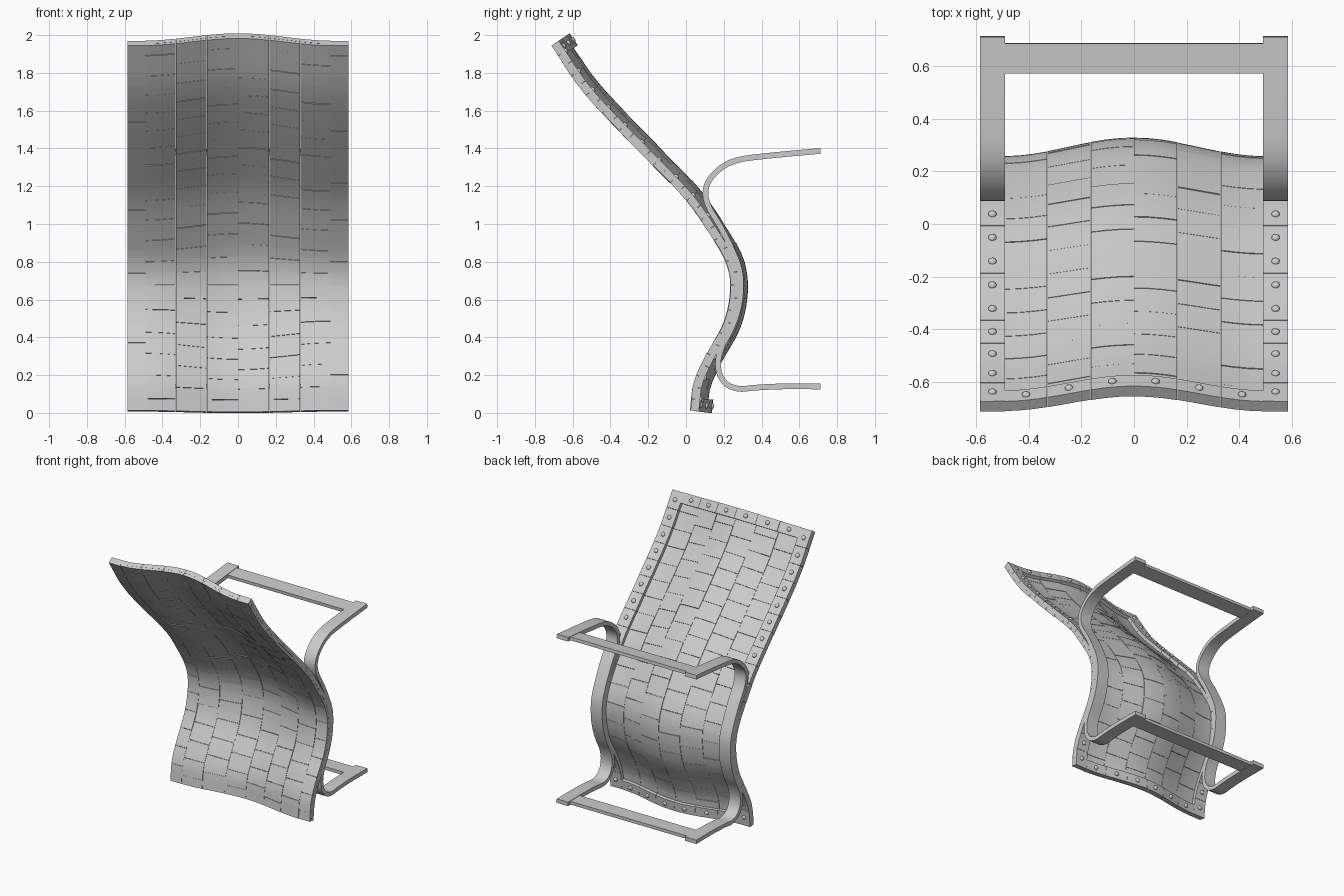
import bpy, bmesh, math, random
from mathutils import Vector, Matrix

if "Cube" in bpy.data.objects:
    bpy.data.objects.remove(bpy.data.objects["Cube"])
random.seed(4)


class Path:
    """Smooth curve in the y-z plane, sampled by arc length."""
    def __init__(self, pts):
        p = [Vector(q) for q in pts]
        p = [2 * p[0] - p[1]] + p + [2 * p[-1] - p[-2]]
        self.v = []
        for a, b, c, d in zip(p, p[1:], p[2:], p[3:]):
            for k in range(16):
                t = k / 16
                self.v.append(0.5 * (2 * b + (c - a) * t + (2 * a - 5 * b + 4 * c - d) * t * t
                                     + (3 * b - a - 3 * c + d) * t ** 3))
        self.v.append(p[-2])
        self.s = [0]
        for a, b in zip(self.v, self.v[1:]):
            self.s.append(self.s[-1] + (b - a).length)
        self.length = self.s[-1]

    def point(self, s):
        s = min(max(s, 0), self.length)
        i = max(k for k in range(len(self.s) - 1) if self.s[k] <= s)
        return self.v[i].lerp(self.v[i + 1], (s - self.s[i]) / (self.s[i + 1] - self.s[i]))

    def normal(self, s):
        t = (self.point(s + 0.02) - self.point(s - 0.02)).normalized()
        return Vector((-t.y, t.x))


def bulge(x):
    # the shell bows backwards across its middle
    return 0.035 * (1 + math.cos(math.pi * x / 0.5)) if abs(x) < 0.5 else 0


def flat(x):
    return 0


def place(path, off, x, s, d):
    q = path.point(s) + path.normal(s) * (off(x) + d)
    return Vector((x, q.x, max(q.y, 0)))


def slab(bm, path, off, x0, x1, s0, s1, d0, d1, nx, ns):
    """Closed slab following the path between two depths."""
    g = {}
    for j in range(ns + 1):
        s = s0 + (s1 - s0) * j / ns
        for i in range(nx + 1):
            x = x0 + (x1 - x0) * i / nx
            for k, d in enumerate((d0, d1)):
                g[i, j, k] = bm.verts.new(place(path, off, x, s, d))
    faces = []
    for i in range(nx):
        for j in range(ns):
            for k in (0, 1):
                faces.append([(i, j, k), (i + 1, j, k), (i + 1, j + 1, k), (i, j + 1, k)])
    for i in range(nx):
        for j in (0, ns):
            faces.append([(i, j, 0), (i + 1, j, 0), (i + 1, j, 1), (i, j, 1)])
    for j in range(ns):
        for i in (0, nx):
            faces.append([(i, j, 0), (i, j + 1, 0), (i, j + 1, 1), (i, j, 1)])
    for f in faces:
        bm.faces.new([g[c] for c in f])


def finish(bm, name):
    bmesh.ops.recalc_face_normals(bm, faces=bm.faces[:])
    me = bpy.data.meshes.new(name)
    bm.to_mesh(me)
    bm.free()
    ob = bpy.data.objects.new(name, me)
    bpy.context.collection.objects.link(ob)
    bpy.ops.object.select_all(action='DESELECT')
    ob.select_set(True)
    bpy.context.view_layer.objects.active = ob
    bpy.ops.object.shade_smooth_by_angle(angle=math.radians(30))
    return ob


shell = Path([(-.712, 1.945), (-.56, 1.72), (-.40, 1.54), (-.19, 1.325), (0, 1.125), (.137, .93),
              (.216, .785), (.235, .65), (.2, .48), (.1, .295), (.042, .16), (.022, .012)])
strap = Path([(.712, 1.387), (.443, 1.362), (.28, 1.34), (.19, 1.30), (.125, 1.235), (.103, 1.165),
              (.123, 1.085), (.185, .98), (.245, .86), (.282, .76), (.29, .66), (.276, .55),
              (.237, .44), (.19, .35), (.17, .27), (.18, .2), (.22, .148), (.285, .127),
              (.36, .133), (.5, .14), (.712, .14)])
L = shell.length
ROWS = 18
STEP = L / ROWS
COLS = [-.585, -.49, -.33, -.165, 0, .165, .33, .49, .585]
GAP = .0008
SKIN, RIM = .022, .046

# tiled skin, rows staggered by half a tile in every other column
bm = bmesh.new()
for c, (x0, x1) in enumerate(zip(COLS, COLS[1:])):
    edges = [r * STEP for r in range(ROWS + 1)]
    if c % 2:
        edges = [0] + [(r + .5) * STEP for r in range(ROWS)] + [L]
    for s0, s1 in zip(edges, edges[1:]):
        j = random.uniform(-.002, .002)
        slab(bm, shell, bulge, x0 + GAP, x1 - GAP, s0 + GAP, s1 - GAP, j, SKIN + j, 3, 4)
finish(bm, "shell_tiles")

# raised border on the back: side segments, then top and bottom strips
bm = bmesh.new()
for x0, x1 in ((-.585, -.49), (.49, .585)):
    for r in range(ROWS):
        slab(bm, shell, bulge, x0, x1, r * STEP + GAP, (r + 1) * STEP - GAP, SKIN - .004, RIM, 1, 4)
for s0, s1 in ((0, .075), (L - .07, L)):
    for x0, x1 in zip(COLS[1:-1], COLS[2:-1]):
        slab(bm, shell, bulge, x0 + GAP, x1 - GAP, s0, s1, SKIN - .004, RIM, 4, 2)
finish(bm, "back_border")

# domed rivets on the border
spots = [(x, (r + .5) * STEP) for x in (-.538, .538) for r in range(ROWS)]
spots += [(x, s) for x in (-.41, -.247, -.082, .082, .247, .41) for s in (.037, L - .035)]
bm = bmesh.new()
for x, s in spots:
    n = shell.normal(s)
    rot = Vector((0, n.x, n.y)).to_track_quat('Z', 'Y').to_matrix().to_4x4()
    m = Matrix.Translation(place(shell, bulge, x, s, RIM)) @ rot @ Matrix.Diagonal((1, 1, .75, 1))
    bmesh.ops.create_uvsphere(bm, u_segments=14, v_segments=8, radius=.016, matrix=m)
finish(bm, "border_rivets")

# bent side straps
for side, x0 in (("left", -.585), ("right", .49)):
    bm = bmesh.new()
    slab(bm, strap, flat, x0, x0 + .095, 0, strap.length, -.015, .015, 1, 110)
    finish(bm, side + "_strap")

# flat cross bars joining the strap ends
for name, s0 in (("upper_cross_bar", .025), ("lower_cross_bar", strap.length - .14)):
    bm = bmesh.new()
    slab(bm, strap, flat, -.492, .492, s0, s0 + .115, -.012, .012, 1, 1)
    finish(bm, name)
